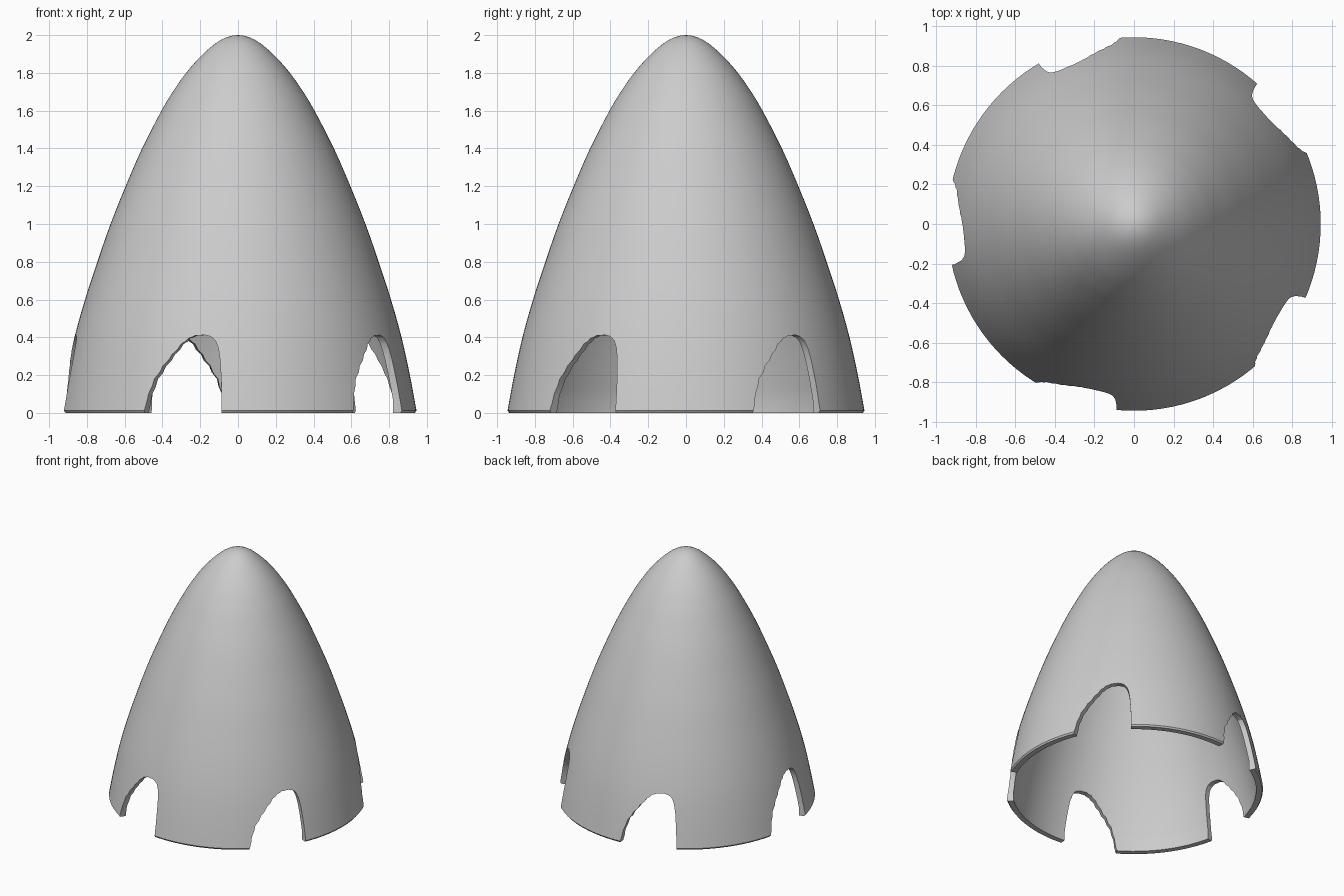
import bpy, bmesh
from math import radians, sin, cos, pi
from mathutils import Vector

cube = bpy.data.objects.get("Cube")
if cube:
    bpy.data.objects.remove(cube, do_unlink=True)

SEGMENTS = 120
NOTCHES = 5
NOTCH_ANGLE = 251.3


def polar(r, a, z):
    return Vector((r * cos(a), r * sin(a), z))


def new_object(name, bm):
    bmesh.ops.recalc_face_normals(bm, faces=bm.faces)
    mesh = bpy.data.meshes.new(name)
    bm.to_mesh(mesh)
    bm.free()
    ob = bpy.data.objects.new(name, mesh)
    bpy.context.collection.objects.link(ob)
    return ob


def refine(points, steps=3):
    """Catmull-Rom subdivision of an open (radius, height) profile."""
    p = [Vector(q) for q in points]
    p = [2 * p[0] - p[1]] + p + [Vector((-p[-2].x, p[-2].y))]
    out = []
    for a, b, c, d in zip(p, p[1:], p[2:], p[3:]):
        for i in range(steps):
            t = i / steps
            out.append(0.5 * (2 * b + (c - a) * t + (2 * a - 5 * b + 4 * c - d) * t ** 2
                              + (3 * b - a - 3 * c + d) * t ** 3))
    return out + [p[-2]]


# Hollow nose cone: outer profile, then its inward offset
outer = refine([(0.945, 0.012), (0.91, 0.2), (0.866, 0.4), (0.81, 0.6), (0.745, 0.8),
                (0.675, 1.0), (0.595, 1.2), (0.508, 1.4), (0.405, 1.6), (0.345, 1.7),
                (0.275, 1.8), (0.185, 1.9), (0.09, 1.975), (0, 2.0)])
inner = [Vector((0.895, 0))]
for a, b, c in zip(outer, outer[1:], outer[2:]):
    t = (c - a).normalized()
    inner.append(b - 0.04 * Vector((t.y, -t.x)))
inner = [q for q in inner if q.x > 0.02] + [Vector((0, 1.96))]
profile = list(reversed(outer)) + [Vector((0.937, 0))] + inner

bm = bmesh.new()
verts = [bm.verts.new((q.x, 0, q.y)) for q in profile]
edges = [bm.edges.new(pair) for pair in zip(verts, verts[1:])]
bmesh.ops.spin(bm, geom=verts + edges, cent=(0, 0, 0), axis=(0, 0, 1),
               angle=2 * pi, steps=SEGMENTS, use_duplicate=False)
bmesh.ops.remove_doubles(bm, verts=bm.verts, dist=0.0005)
shell = new_object("nose_cone_shell", bm)

# Lopsided arch notches round the base: (degrees from centre, height)
arch = [(-13.4, -0.1), (-13.2, 0), (-12, 0.1), (-10.3, 0.18), (-7.5, 0.25), (-4.5, 0.31),
        (-1.5, 0.365), (1, 0.395), (3.5, 0.41), (7, 0.412), (9.5, 0.4), (11.2, 0.37),
        (12.3, 0.31), (12.9, 0.22), (13.3, 0.1), (13.4, 0), (13.4, -0.1)]
bm = bmesh.new()
for k in range(NOTCHES):
    centre = NOTCH_ANGLE + k * 360 / NOTCHES
    rings = [[bm.verts.new(polar(r, radians(centre + a), z)) for a, z in arch]
             for r in (0.6, 1.2)]
    n = len(arch)
    for i in range(n):
        j = (i + 1) % n
        bm.faces.new((rings[0][i], rings[0][j], rings[1][j], rings[1][i]))
    for ring in rings:
        bm.faces.new(ring)
cutter = new_object("notch_cutter", bm)
cutter.hide_render = True

cut = shell.modifiers.new("notches", 'BOOLEAN')
cut.operation = 'DIFFERENCE'
cut.solver = 'EXACT'
cut.object = cutter
bpy.ops.object.select_all(action='DESELECT')
shell.select_set(True)
bpy.context.view_layer.objects.active = shell
bpy.ops.object.modifier_apply(modifier=cut.name)
bpy.data.objects.remove(cutter, do_unlink=True)

# Plain grey finish
grey = bpy.data.materials.new("light_grey")
grey.use_nodes = True
colour = (0.6, 0.6, 0.6, 1)
grey.diffuse_color = colour
grey.node_tree.nodes["Principled BSDF"].inputs["Base Color"].default_value = colour
shell.data.materials.clear()
shell.data.materials.append(grey)
bpy.ops.object.shade_smooth_by_angle(angle=radians(30))
